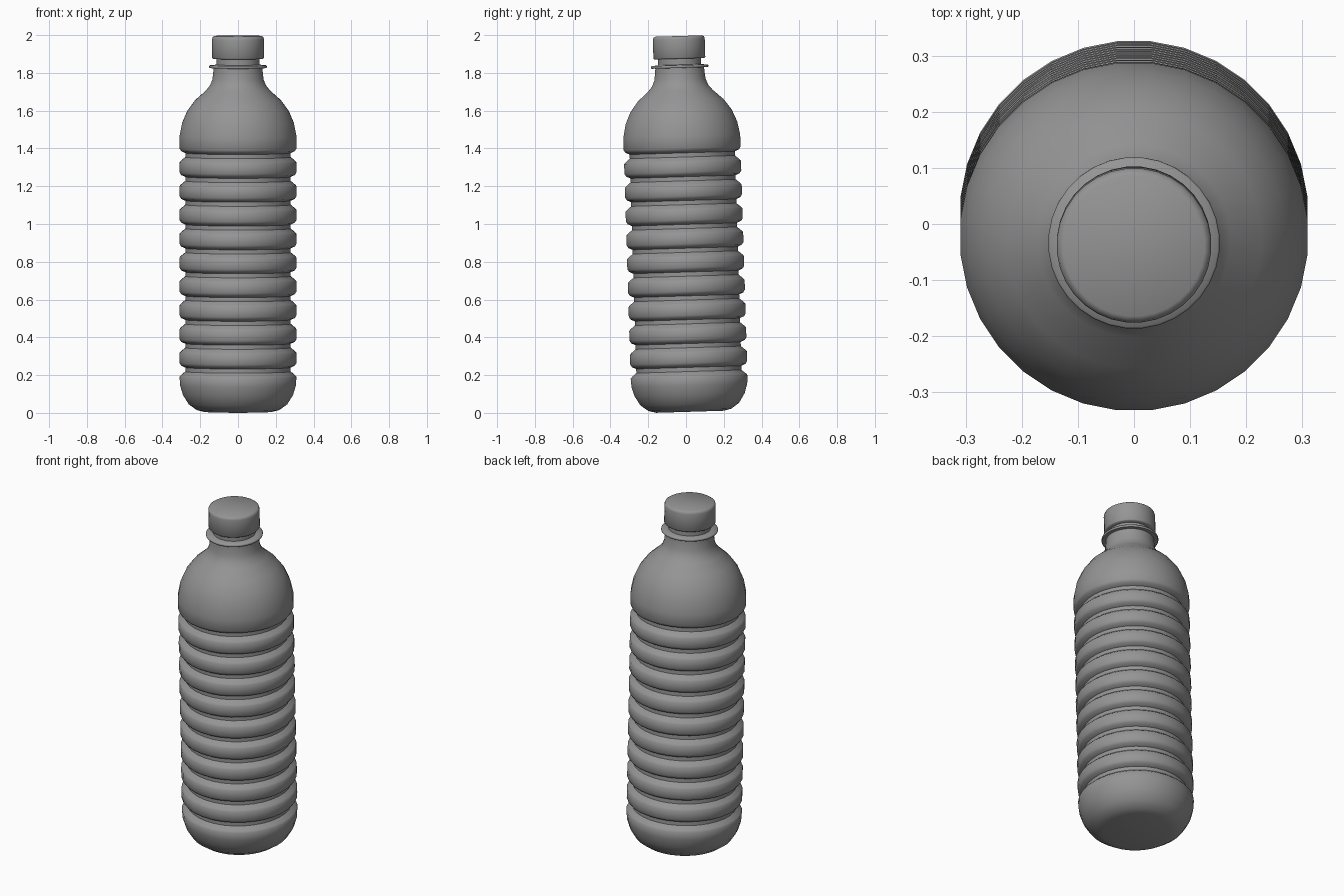
import bpy, bmesh
from math import pi, sin, cos, radians
from mathutils import Matrix

SIDES = 32
TILT = Matrix.Translation((0, 0.022, 0.006)) @ Matrix.Rotation(0.0305, 4, 'X')

cube = bpy.data.objects.get("Cube")
if cube:
    bpy.data.objects.remove(cube, do_unlink=True)

grey = bpy.data.materials.new("grey_plastic")
grey.use_nodes = True
colour = (0.3, 0.3, 0.3, 1)
grey.diffuse_color = colour
grey.node_tree.nodes["Principled BSDF"].inputs["Base Color"].default_value = colour


def lathe(name, profile, sharp_angle):
    """Turn a list of (radius, height) points into a closed solid."""
    bm = bmesh.new()
    rings = []
    for r, z in profile:
        ring = []
        for i in range(SIDES):
            a = 2 * pi * (i + 0.5) / SIDES
            ring.append(bm.verts.new((r * cos(a), r * sin(a), z)))
        rings.append(ring)
    for low, high in zip(rings, rings[1:]):
        for i in range(SIDES):
            j = (i + 1) % SIDES
            bm.faces.new((low[i], low[j], high[j], high[i]))
    bm.faces.new(rings[0][::-1])
    bm.faces.new(rings[-1])
    mesh = bpy.data.meshes.new(name)
    bm.to_mesh(mesh)
    bm.free()
    mesh.materials.append(grey)
    obj = bpy.data.objects.new(name, mesh)
    bpy.context.collection.objects.link(obj)
    obj.matrix_world = TILT
    bpy.ops.object.select_all(action='DESELECT')
    obj.select_set(True)
    bpy.context.view_layer.objects.active = obj
    bpy.ops.object.shade_smooth_by_angle(angle=radians(sharp_angle))
    return obj


# Bottle: rounded base
R = 0.311
profile = [(0.18, 0), (0.22, 0.01), (0.262, 0.04), (0.293, 0.09), (0.308, 0.14)]

# Ten grip grooves, each with a sharp upper inner edge
for k in range(10):
    z = 0.235 + k * 0.1262
    profile += [(R, z - 0.05), (0.303, z - 0.041), (0.28, z - 0.022),
                (0.28, z), (0.302, z + 0.01), (R, z + 0.024)]

# Domed shoulder and neck
profile += [(R, 1.46), (0.297, 1.53), (0.27, 1.593), (0.228, 1.65),
            (0.172, 1.7), (0.149, 1.728), (0.136, 1.76), (0.13, 1.815)]

# Neck collar and mouth
profile += [(0.13, 1.821), (0.15, 1.821), (0.153, 1.825), (0.153, 1.831),
            (0.15, 1.835), (0.114, 1.838), (0.114, 1.9)]
lathe("bottle", profile, 50)

# Screw cap with softened rims
lathe("cap", [(0.11, 1.87), (0.134, 1.87), (0.138, 1.875), (0.138, 1.973),
              (0.135, 1.984), (0.126, 1.99)], 60)
